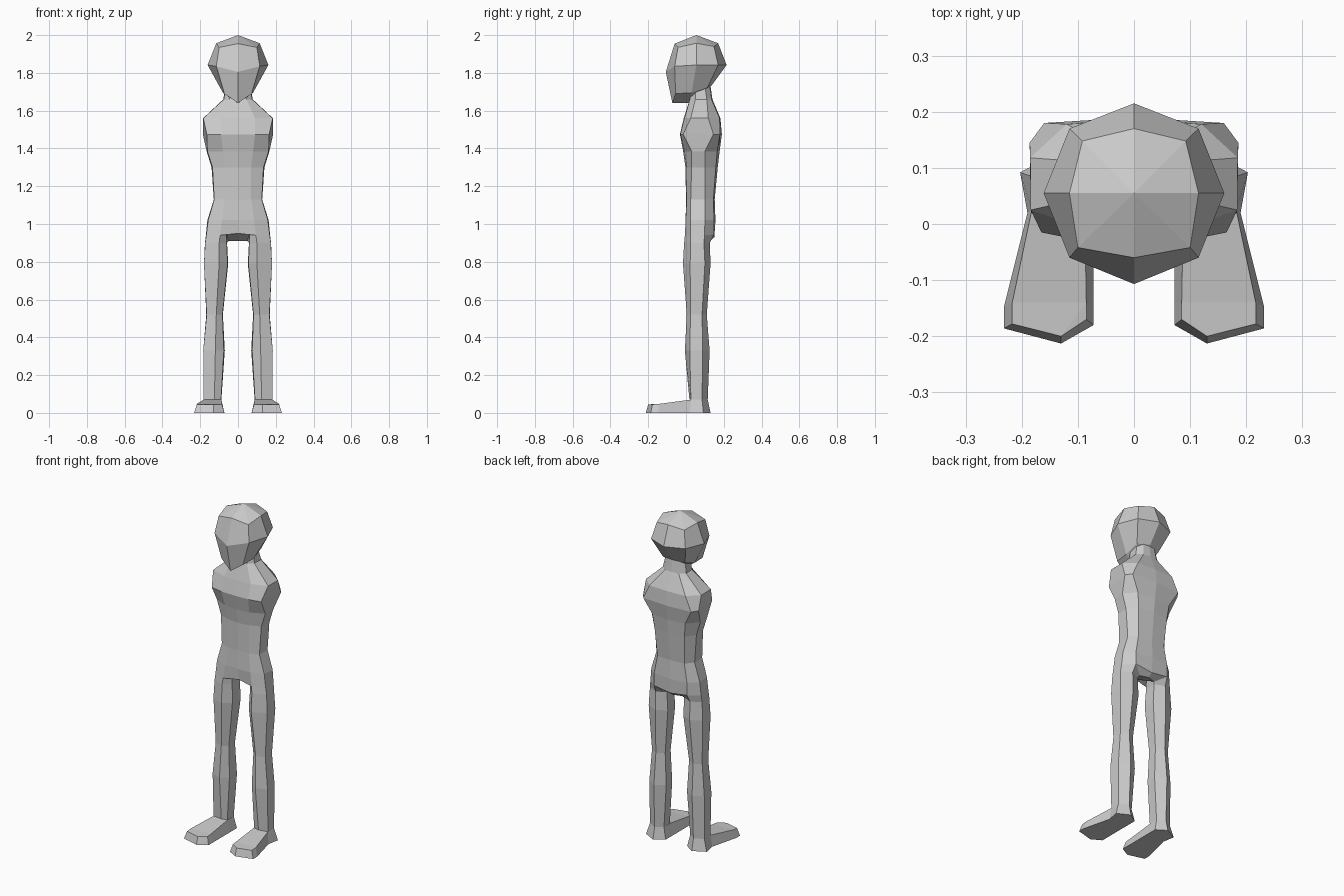
import bpy, bmesh

skin = bpy.data.materials.new("plain_grey")
skin.diffuse_color = (0.6, 0.6, 0.6, 1)


def finish(name, bm):
    """Weld, mirror across x and add a half mesh to the scene."""
    bmesh.ops.remove_doubles(bm, verts=bm.verts, dist=0.0005)
    geom = bm.verts[:] + bm.edges[:] + bm.faces[:]
    dup = bmesh.ops.duplicate(bm, geom=geom)["geom"]
    verts = [g for g in dup if isinstance(g, bmesh.types.BMVert)]
    for v in verts:
        v.co.x *= -1
    bmesh.ops.reverse_faces(bm, faces=[g for g in dup if isinstance(g, bmesh.types.BMFace)])
    bmesh.ops.remove_doubles(bm, verts=bm.verts, dist=0.0005)
    bmesh.ops.recalc_face_normals(bm, faces=bm.faces)
    me = bpy.data.meshes.new(name)
    bm.to_mesh(me)
    bm.free()
    me.materials.append(skin)
    ob = bpy.data.objects.new(name, me)
    bpy.context.collection.objects.link(ob)
    return ob


def ring(bm, pts, z=None):
    return [bm.verts.new(p if z is None else (p[0], p[1], z)) for p in pts]


def bridge(bm, a, b, closed=False):
    n = len(a)
    for i in range(n if closed else n - 1):
        j = (i + 1) % n
        bm.faces.new((a[i], a[j], b[j], b[i]))


def fan(bm, pts, tip):
    t = bm.verts.new(tip)
    for a, b in zip(pts, pts[1:]):
        bm.faces.new((a, b, t))


# Head: half rings from front to back, with a crown and a chin underside
bm = bmesh.new()
crown = ring(bm, [(0, -.06, 1.955), (.1, -.042, 1.935), (.115, .055, 1.957),
                  (.092, .148, 1.94), (0, .17, 1.957)])
brow = ring(bm, [(0, -.107, 1.805), (.115, -.06, 1.835), (.161, .055, 1.842),
                 (.115, .17, 1.842), (0, .215, 1.842)])
jaw = ring(bm, [(0, -.072, 1.64), (.072, -.055, 1.69), (.08, .03, 1.695),
                (.075, .115, 1.725), (0, .137, 1.735)])
bridge(bm, crown, brow)
bridge(bm, brow, jaw)
fan(bm, crown, (0, .055, 2.0))
fan(bm, jaw, (0, .015, 1.64))
finish("head", bm)

# Torso half rings: front centre, front, side front, side back, back, back centre
bm = bmesh.new()
torso = [
    (1.73, [(0, .03), (.04, .035), (.065, .05), (.065, .1), (.04, .125), (0, .13)]),
    (1.66, [(0, .02), (.045, .02), (.075, .05), (.078, .11), (.045, .135), (0, .14)]),
    (1.56, [(0, -.012), (.09, -.008), (.184, .025), (.185, .118), (.12, .178), (0, .182)]),
    (1.475, [(0, -.032), (.09, -.03), (.165, -.015), (.186, .145), (.16, .18), (0, .19)]),
    (1.385, [(0, -.015), (.08, -.008), (.162, .03), (.166, .1), (.11, .165), (0, .178)]),
    (1.30, [(0, -.003), (.07, .004), (.135, .03), (.14, .1), (.1, .158), (0, .168)]),
    (1.13, [(0, .0), (.07, .004), (.126, .025), (.128, .1), (.09, .145), (0, .152)]),
    (1.02, [(0, -.002), (.085, -.002), (.158, .025), (.162, .1), (.11, .148), (0, .156)]),
]
rows = [ring(bm, pts, z) for z, pts in torso]
hip = ring(bm, [(0, .01, .95), (.095, -.006, .94), (.168, .025, .94),
                (.17, .098, .94), (.11, .148, .945), (0, .15, .93)])
rows.append(hip)
for a, b in zip(rows, rows[1:]):
    bridge(bm, a, b)

# Crotch joins the hip ring to the inner thigh
inner_back = bm.verts.new((.05, .11, .91))
inner_front = bm.verts.new((.062, .03, .955))
mid_back = bm.verts.new((0, .125, .91))
bm.faces.new((hip[0], hip[1], inner_front))
bm.faces.new((hip[0], inner_front, inner_back, mid_back))
bm.faces.new((mid_back, inner_back, hip[4], hip[5]))

# Legs: six-sided loops, front ridge round the outside to the inner front
prev = hip[1:5] + [inner_back, inner_front]
legs = [
    (.90, [(.1, -.01), (.174, .025), (.175, .095), (.115, .126), (.058, .1), (.06, .03)]),
    (.79, [(.1, -.016), (.18, .022), (.18, .1), (.115, .13), (.052, .1), (.055, .025)]),
    (.52, [(.115, .004), (.166, .024), (.168, .085), (.125, .11), (.08, .085), (.082, .03)]),
    (.33, [(.12, -.006), (.184, .02), (.184, .088), (.128, .125), (.07, .09), (.075, .025)]),
    (.07, [(.125, .018), (.182, .026), (.182, .085), (.13, .115), (.088, .085), (.09, .026)]),
]
for z, pts in legs:
    cur = ring(bm, pts, z)
    bridge(bm, prev, cur, True)
    prev = cur
bm.faces.new(prev)
finish("torso_and_legs", bm)

# Feet: wedge with a pointed toe, flared sole and narrow heel
bm = bmesh.new()
top = ring(bm, [(.13, -.2, .045), (.217, -.178, .045), (.217, -.14, .048), (.182, .026, .07),
                (.182, .085, .07), (.13, .115, .07), (.088, .085, .07), (.088, .026, .07),
                (.085, -.14, .048), (.085, -.17, .045)])
sole = ring(bm, [(.13, -.213), (.232, -.186), (.232, -.148), (.19, .02), (.203, .092),
                 (.13, .13), (.072, .092), (.072, .02), (.072, -.14), (.072, -.18)], 0)
bridge(bm, top, sole, True)
for a, b, c, d in ((0, 1, 2, 8), (0, 8, 9, None), (2, 3, 7, 8), (3, 4, 6, 7), (4, 5, 6, None)):
    for loop in (top, sole):
        bm.faces.new([loop[i] for i in (a, b, c, d) if i is not None])
finish("feet", bm)
